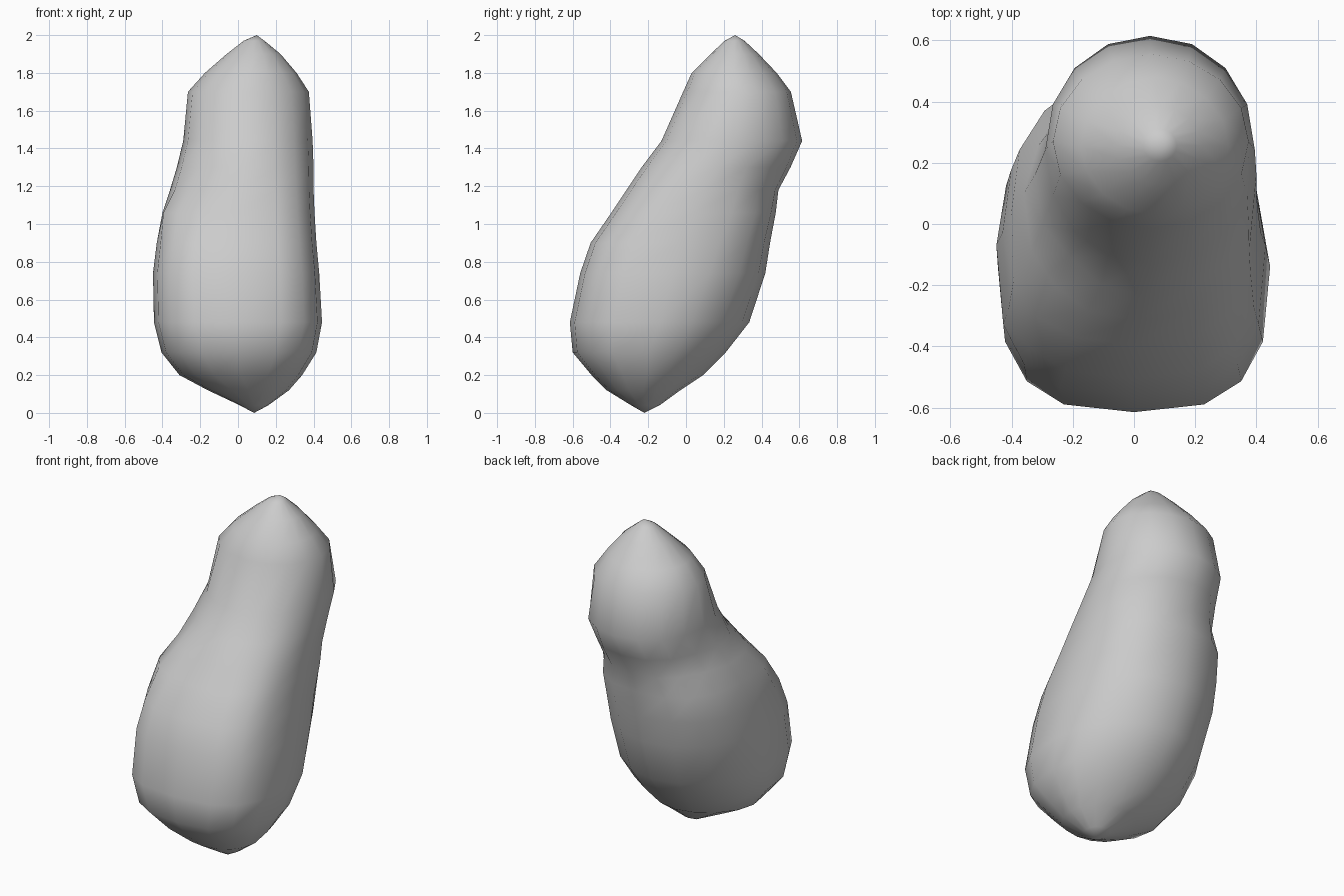
import bpy, bmesh, math
from mathutils import Vector

SIDES = 16

# Rings from bottom to top: z, left x, right x, front y, back y,
# squareness of the front half and of the back half
RINGS = [
    (0.04, 0.01, 0.16, -0.29, -0.14, 2.0, 1.9),
    (0.12, -0.16, 0.27, -0.42, -0.03, 2.1, 1.8),
    (0.20, -0.31, 0.34, -0.50, 0.09, 2.3, 1.8),
    (0.32, -0.405, 0.415, -0.60, 0.21, 2.6, 1.85),
    (0.48, -0.445, 0.445, -0.615, 0.335, 2.9, 1.9),
    (0.74, -0.45, 0.43, -0.56, 0.42, 3.0, 2.1),
    (0.90, -0.43, 0.415, -0.505, 0.445, 2.9, 2.3),
    (1.06, -0.40, 0.405, -0.395, 0.485, 2.7, 2.4),
    (1.18, -0.36, 0.40, -0.315, 0.515, 2.5, 2.2),
    (1.30, -0.325, 0.40, -0.235, 0.56, 2.2, 2.1),
    (1.44, -0.29, 0.395, -0.13, 0.615, 2.1, 2.1),
    (1.70, -0.265, 0.375, -0.015, 0.555, 2.0, 2.0),
    (1.80, -0.175, 0.31, 0.03, 0.48, 1.9, 1.9),
    (1.90, -0.06, 0.225, 0.13, 0.385, 1.9, 1.9),
    (1.97, 0.03, 0.14, 0.205, 0.31, 2.0, 2.0),
]

# Local dents and bulges: centre, radius, push
LUMPS = [
    ((-0.35, -0.18, 1.06), 0.22, (-0.02, -0.02, 0.0)),
    ((-0.27, 0.33, 1.22), 0.20, (0.04, -0.03, 0.0)),
    ((0.00, 0.50, 1.18), 0.18, (0.0, -0.03, 0.0)),
    ((0.25, 0.42, 1.18), 0.18, (-0.02, -0.03, 0.0)),
    ((-0.25, -0.18, 1.25), 0.20, (0.03, 0.03, 0.0)),
]


def power(v, n):
    return math.copysign(abs(v) ** (2 / n), v)


# Leaning boulder body lofted through rounded rings
bm = bmesh.new()
loops = []
for z, x0, x1, y0, y1, front, back in RINGS:
    loop = []
    for i in range(SIDES):
        a = 2 * math.pi * i / SIDES
        n = back if i < SIDES / 2 else front
        x = (x0 + x1) / 2 + (x1 - x0) / 2 * power(math.cos(a), n)
        y = (y0 + y1) / 2 + (y1 - y0) / 2 * power(math.sin(a), n)
        p = Vector((x, y, z))
        for centre, radius, push in LUMPS:
            f = max(0, 1 - (p - Vector(centre)).length / radius)
            p += Vector(push) * f
        loop.append(bm.verts.new(p))
    loops.append(loop)
for low, high in zip(loops, loops[1:]):
    for i in range(SIDES):
        j = (i + 1) % SIDES
        bm.faces.new((low[i], low[j], high[j], high[i]))

# Pointed bottom and top
foot = bm.verts.new((0.085, -0.22, 0))
tip = bm.verts.new((0.10, 0.26, 2))
for i in range(SIDES):
    j = (i + 1) % SIDES
    bm.faces.new((foot, loops[0][j], loops[0][i]))
    bm.faces.new((tip, loops[-1][i], loops[-1][j]))
bmesh.ops.recalc_face_normals(bm, faces=bm.faces)

mesh = bpy.data.meshes.new("boulder")
bm.to_mesh(mesh)
bm.free()
for f in mesh.polygons:
    f.use_smooth = True
boulder = bpy.data.objects.new("boulder", mesh)
bpy.context.collection.objects.link(boulder)
